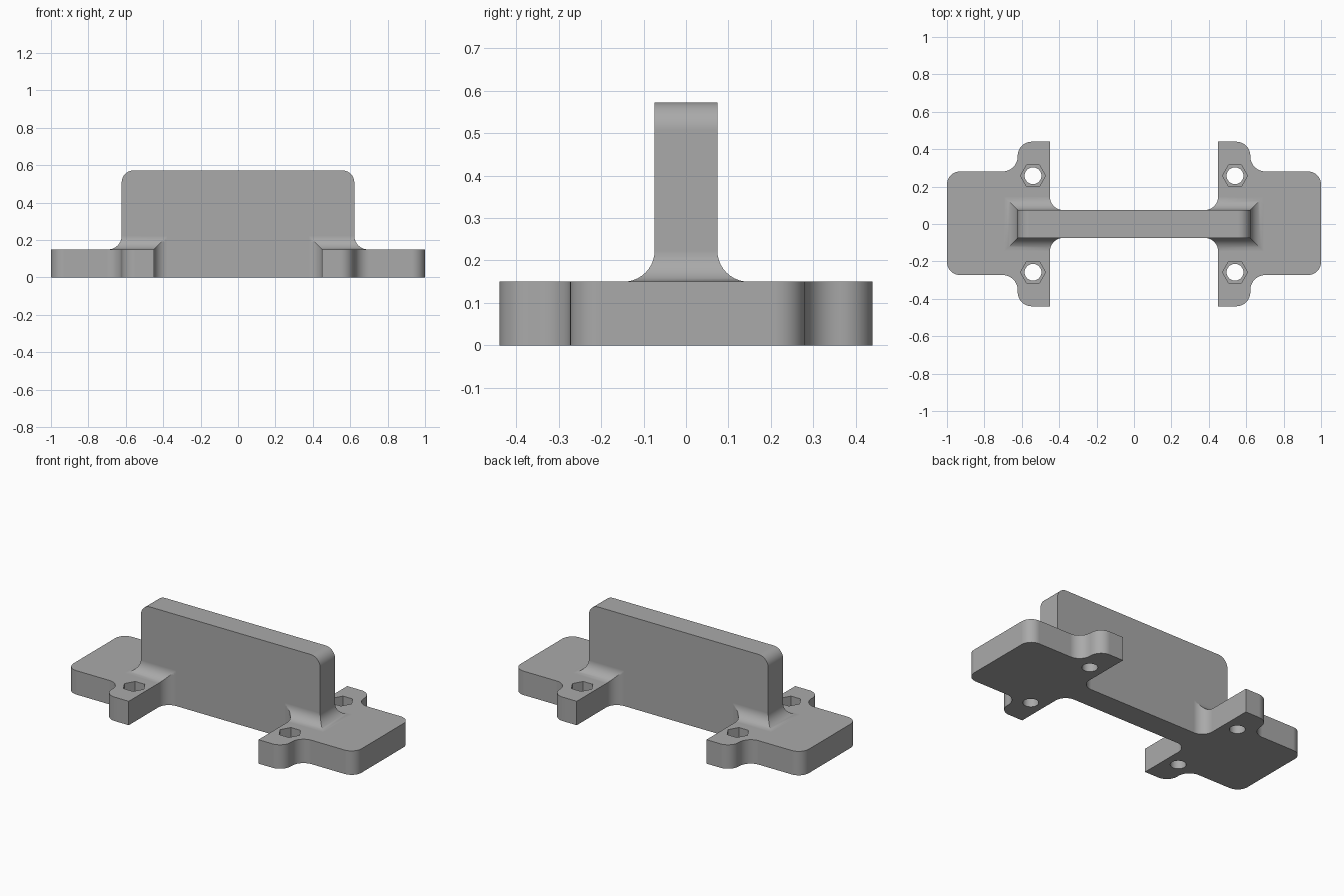
import bpy
import bmesh
import math
from mathutils import Vector

if "Cube" in bpy.data.objects:
    bpy.data.objects.remove(bpy.data.objects["Cube"], do_unlink=True)

PLATE_Z = 0.15       # plate thickness
WEB_X, WEB_Y, WEB_TOP = 0.622, 0.074, 0.573
TAB_X, TAB_Y = 0.45, 0.44
FILLET = 0.073
HOLE_X, HOLE_Y = 0.54, 0.258
SEG = 10

grey = bpy.data.materials.new("plain grey")
grey.use_nodes = True
grey.diffuse_color = (0.4, 0.4, 0.4, 1)
grey.node_tree.nodes["Principled BSDF"].inputs["Base Color"].default_value = (0.4, 0.4, 0.4, 1)


def rounded(corners):
    """Outline from square corners (x, y, radius), each rounded by an arc."""
    out = []
    for i, (x, y, r) in enumerate(corners):
        p = Vector((x, y))
        if r == 0:
            out.append(p)
            continue
        u = (Vector(corners[i - 1][:2]) - p).normalized()
        v = (Vector(corners[(i + 1) % len(corners)][:2]) - p).normalized()
        for k in range(SEG + 1):
            t = math.pi / 2 * k / SEG
            out.append(p + u * r * (1 - math.sin(t)) + v * r * (1 - math.cos(t)))
    return out


def loft(name, loops):
    """Closed solid through a stack of matching loops."""
    bm = bmesh.new()
    rings = [[bm.verts.new(p) for p in loop] for loop in loops]
    n = len(rings[0])
    for a, b in zip(rings, rings[1:]):
        for i in range(n):
            j = (i + 1) % n
            bm.faces.new((a[i], a[j], b[j], b[i]))
    bm.faces.new(rings[0])
    bm.faces.new(rings[-1])
    bmesh.ops.remove_doubles(bm, verts=bm.verts, dist=0.00001)
    bmesh.ops.recalc_face_normals(bm, faces=bm.faces)
    mesh = bpy.data.meshes.new(name)
    bm.to_mesh(mesh)
    bm.free()
    mesh.materials.append(grey)
    obj = bpy.data.objects.new(name, mesh)
    bpy.context.collection.objects.link(obj)
    return obj


def combine(target, other, operation):
    mod = target.modifiers.new("combine", 'BOOLEAN')
    mod.operation = operation
    mod.solver = 'EXACT'
    mod.object = other
    bpy.context.view_layer.objects.active = target
    bpy.ops.object.modifier_apply(modifier=mod.name)
    bpy.data.objects.remove(other, do_unlink=True)


# Base plate: two flanged ends with tabs, joined by a narrow strip
front, back = -0.273, 0.281
half = [(TAB_X, WEB_Y, FILLET), (TAB_X, TAB_Y, 0), (WEB_X, TAB_Y, 0.075),
        (WEB_X, back, 0.08), (1, back, 0.07), (1, front, 0.07),
        (WEB_X, front, 0.08), (WEB_X, -TAB_Y, 0.075), (TAB_X, -TAB_Y, 0),
        (TAB_X, -WEB_Y, FILLET)]
outline = rounded(half + [(-x, y, r) for x, y, r in reversed(half)])
bracket = loft("bracket", [[(p.x, p.y, z) for p in outline] for z in (0, PLATE_Z)])

# Upright web with rounded top corners
profile = rounded([(-WEB_X, PLATE_Z, 0), (WEB_X, PLATE_Z, 0),
                   (WEB_X, WEB_TOP, 0.065), (-WEB_X, WEB_TOP, 0.065)])
web = loft("web", [[(p.x, y, p.y) for p in profile] for y in (-WEB_Y, WEB_Y)])
combine(bracket, web, 'UNION')

# Mitred fillets where the web meets each end of the plate
steps = []
for k in range(SEG + 1):
    t = math.pi / 2 * k / SEG
    steps.append((FILLET - FILLET * math.cos(t), FILLET - FILLET * math.sin(t)))
for side in (-1, 1):
    loops = []
    for k, (rise, spread) in enumerate(steps):
        inner = [steps[max(j, k)] for j in range(SEG + 1)]
        edge = [(WEB_X + spread, WEB_Y + spread)]
        edge += [(TAB_X - d, WEB_Y + f) for d, f in inner]
        ring = edge + [(x, -y) for x, y in reversed(edge)]
        loops.append([(side * x, y, PLATE_Z + rise) for x, y in ring])
    combine(bracket, loft("fillet", loops), 'UNION')


# Bolt holes with hexagonal nut pockets
def round_cutter(x, y, radius, sides, low, high):
    ring = [(x + radius * math.cos(math.tau * i / sides),
             y + radius * math.sin(math.tau * i / sides)) for i in range(sides)]
    return loft("cutter", [[(a, b, z) for a, b in ring] for z in (low, high)])


for sx in (-1, 1):
    for sy in (-1, 1):
        x, y = sx * HOLE_X, sy * HOLE_Y
        combine(bracket, round_cutter(x, y, 0.045, 32, -0.1, 0.3), 'DIFFERENCE')
        combine(bracket, round_cutter(x, y, 0.067, 6, 0.08, 0.3), 'DIFFERENCE')

# Smooth the arcs, keep the corners sharp and the flats flat
bpy.ops.object.select_all(action='DESELECT')
bracket.select_set(True)
bpy.context.view_layer.objects.active = bracket
bpy.ops.object.shade_smooth_by_angle(angle=math.radians(30))
weighted = bracket.modifiers.new("flat normals", 'WEIGHTED_NORMAL')
weighted.keep_sharp = True
